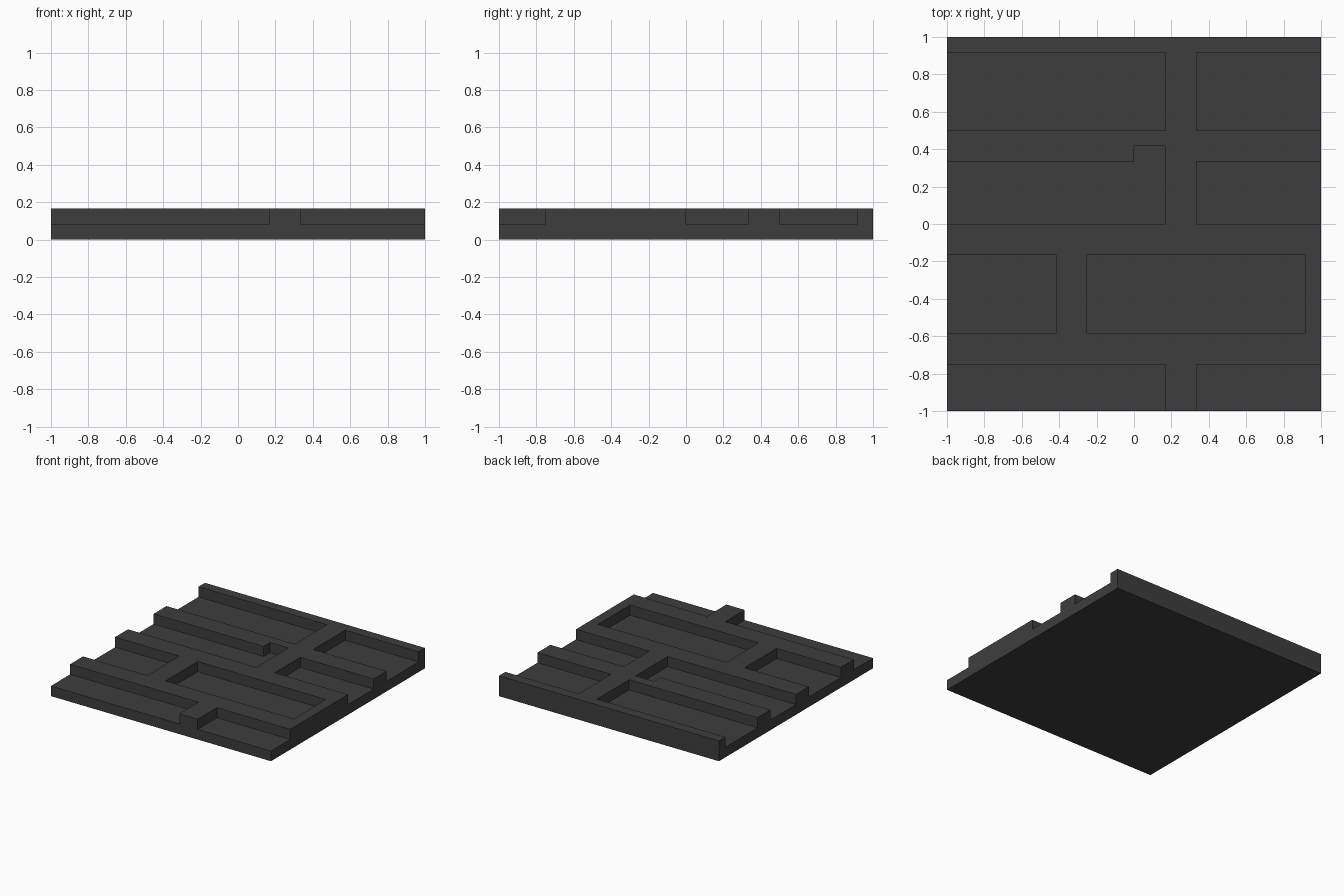
import bpy

UNIT = 1 / 12   # the panel is 24 x 24 x 2 units
OVER = 1        # how far open-ended cutters stick out of the panel

if "Cube" in bpy.data.objects:
    bpy.data.objects.remove(bpy.data.objects["Cube"], do_unlink=True)

stone = bpy.data.materials.new("dark grey stone")
stone.use_nodes = True
colour = (0.048, 0.048, 0.048, 1)
stone.diffuse_color = colour
stone.node_tree.nodes["Principled BSDF"].inputs["Base Color"].default_value = colour


def box(name, x0, x1, y0, y1, z0, z1):
    """Box between the given limits, in panel units."""
    bpy.ops.mesh.primitive_cube_add(size=1)
    ob = bpy.context.object
    ob.name = name
    lo, hi = (x0, y0, z0), (x1, y1, z1)
    for v in ob.data.vertices:
        v.co = [UNIT * (a if c < 0 else b) for c, a, b in zip(v.co, lo, hi)]
    ob.data.materials.append(stone)
    return ob


# Full-height panel; the recesses below leave the raised ridges standing
panel = box("brick_panel", -12, 12, -12, 12, 0, 2)

LEFT, RIGHT, FRONT = -12 - OVER, 12 + OVER, -12 - OVER
recesses = {
    "back_row_wide": (LEFT, 2, 6, 11),
    "back_row_narrow": (4, RIGHT, 6, 11),
    "second_row_wide": (LEFT, 2, 0, 4),
    "second_row_notch": (0, 2, 3, 5),
    "second_row_narrow": (4, RIGHT, 0, 4),
    "third_row_narrow": (LEFT, -5, -7, -2),
    "third_row_wide": (-3, 11, -7, -2),
    "front_row_wide": (LEFT, 2, FRONT, -9),
    "front_row_narrow": (4, RIGHT, FRONT, -9),
}

# Cut each recess halfway down, then discard its cutter
for name, limits in recesses.items():
    cutter = box(name + "_cutter", *limits, 1, 2 + OVER)
    cutter.hide_render = True
    cut = panel.modifiers.new(name, "BOOLEAN")
    cut.operation = "DIFFERENCE"
    cut.solver = "EXACT"
    cut.object = cutter
    bpy.context.view_layer.objects.active = panel
    bpy.ops.object.modifier_apply(modifier=cut.name)
    bpy.data.objects.remove(cutter, do_unlink=True)
